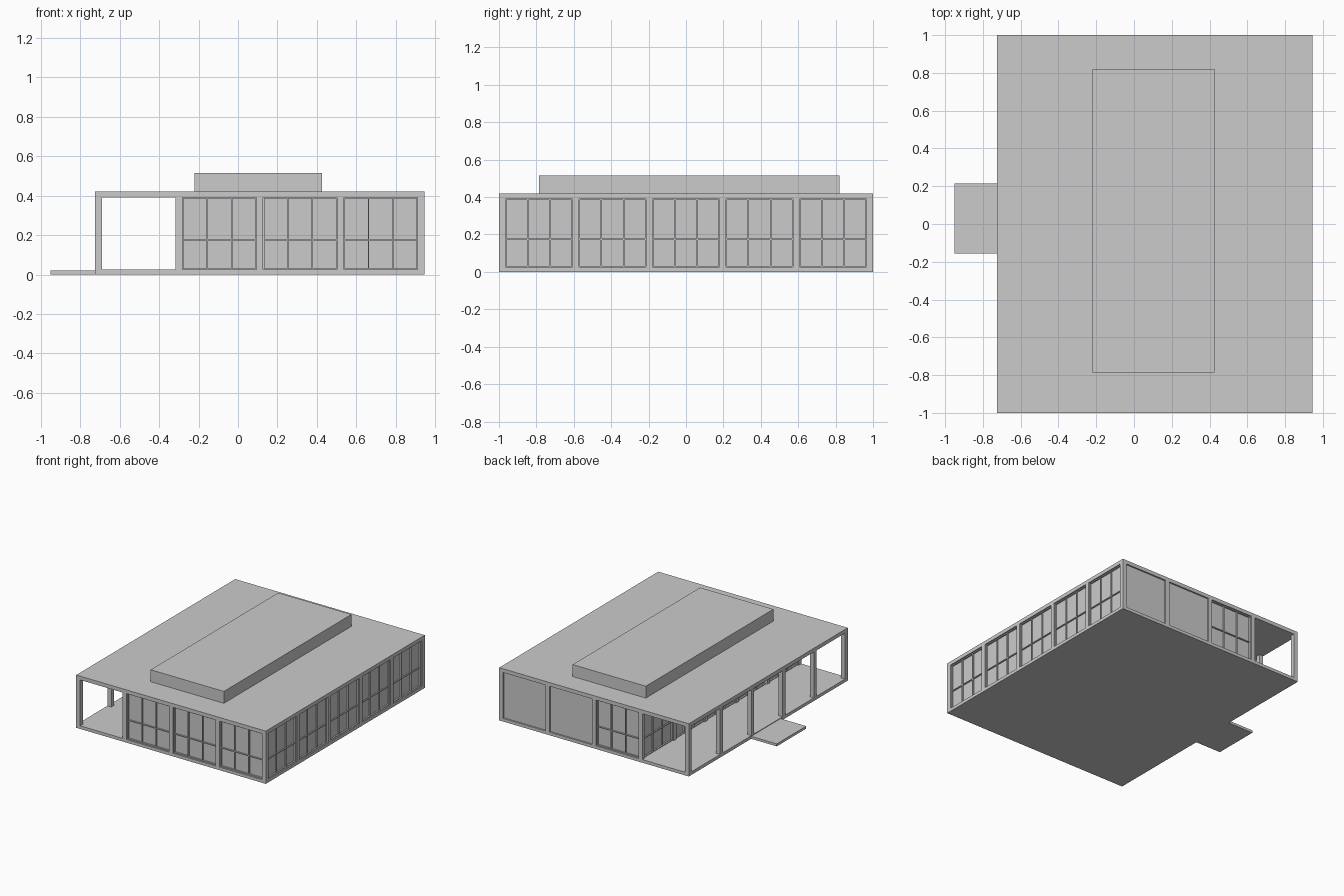
import bpy, bmesh
from mathutils import Vector

if "Cube" in bpy.data.objects:
    bpy.data.objects.remove(bpy.data.objects["Cube"])

X0, X1, Y0, Y1 = -0.725, 0.945, -1.0, 1.0
FLOOR, CEIL, ROOF = 0.025, 0.39, 0.42
COL = 0.035


def add_box(bm, lo, hi):
    lo, hi = Vector(lo), Vector(hi)
    size, mid = hi - lo, (lo + hi) / 2
    verts = bmesh.ops.create_cube(bm, size=1)["verts"]
    for v in verts:
        v.co = Vector([v.co[i] * size[i] + mid[i] for i in range(3)])


def make(name, boxes):
    bm = bmesh.new()
    for lo, hi in boxes:
        add_box(bm, lo, hi)
    mesh = bpy.data.meshes.new(name)
    bm.to_mesh(mesh)
    bm.free()
    obj = bpy.data.objects.new(name, mesh)
    bpy.context.collection.objects.link(obj)
    return obj


def wall_box(along_x, face, inward, a, b, d0, d1, z0, z1):
    # box spanning a..b along a wall, at depth d0..d1 behind its outer face
    p, q = sorted((face + inward * d0, face + inward * d1))
    if along_x:
        return (a, p, z0), (b, q, z1)
    return (p, a, z0), (q, b, z1)


def window(name, along_x, face, inward, a, b):
    def part(s, e, d0, d1, z0, z1):
        return wall_box(along_x, face, inward, s, e, d0, d1, z0, z1)
    f, m = 0.006, 0.007
    make(name + "_glass", [part(a, b, 0.022, 0.026, FLOOR, CEIL)])
    bars = [part(a, a + f, 0.01, 0.03, FLOOR, CEIL),
            part(b - f, b, 0.01, 0.03, FLOOR, CEIL),
            part(a, b, 0.01, 0.03, FLOOR, FLOOR + f),
            part(a, b, 0.01, 0.03, CEIL - f, CEIL),
            part(a, b, 0.012, 0.028, 0.175 - m / 2, 0.175 + m / 2)]
    for i in (1, 2):
        c = a + (b - a) * i / 3
        bars.append(part(c - m / 2, c + m / 2, 0.012, 0.028, FLOOR, CEIL))
    make(name + "_frame", bars)


# Slabs, rooftop volume and entrance step
make("floor_slab", [((X0, Y0, 0), (X1, Y1, FLOOR))])
make("roof_slab", [((X0, Y0, CEIL), (X1, Y1, ROOF))])
make("rooftop_box", [((-0.22, -0.785, ROOF), (0.425, 0.82, 0.515))])
make("entrance_step", [((-0.95, -0.155, 0), (X0, 0.215, 0.02))])

# Column grid: 4 bays across, 5 bays deep
h = COL / 2
xs = [X0 + h + i * (X1 - X0 - COL) / 4 for i in range(5)]
ys = [Y0 + h + i * (Y1 - Y0 - COL) / 5 for i in range(6)]
for i, x in enumerate(xs):
    for j, y in enumerate(ys):
        if i in (0, 1, 4) or j in (0, 5):
            make(f"column_{i}_{j}", [((x - h, y - h, FLOOR), (x + h, y + h, CEIL))])

# Front and back walls; the porch bay stays open
for i in (1, 2, 3):
    a, b = xs[i] + h, xs[i + 1] - h
    window(f"front_window_{i}", True, Y0, 1, a, b)
    if i == 1:
        window("back_window", True, Y1, -1, a, b)
    else:
        make(f"back_panel_{i}",
             [wall_box(True, Y1, -1, a, b, 0.012, 0.028, FLOOR, CEIL)])

# Right wall and the inner wall of the porch
for j in range(5):
    a, b = ys[j] + h, ys[j + 1] - h
    window(f"right_window_{j}", False, X1, -1, a, b)
    window(f"porch_window_{j}", False, xs[1] - h, 1, a, b)
